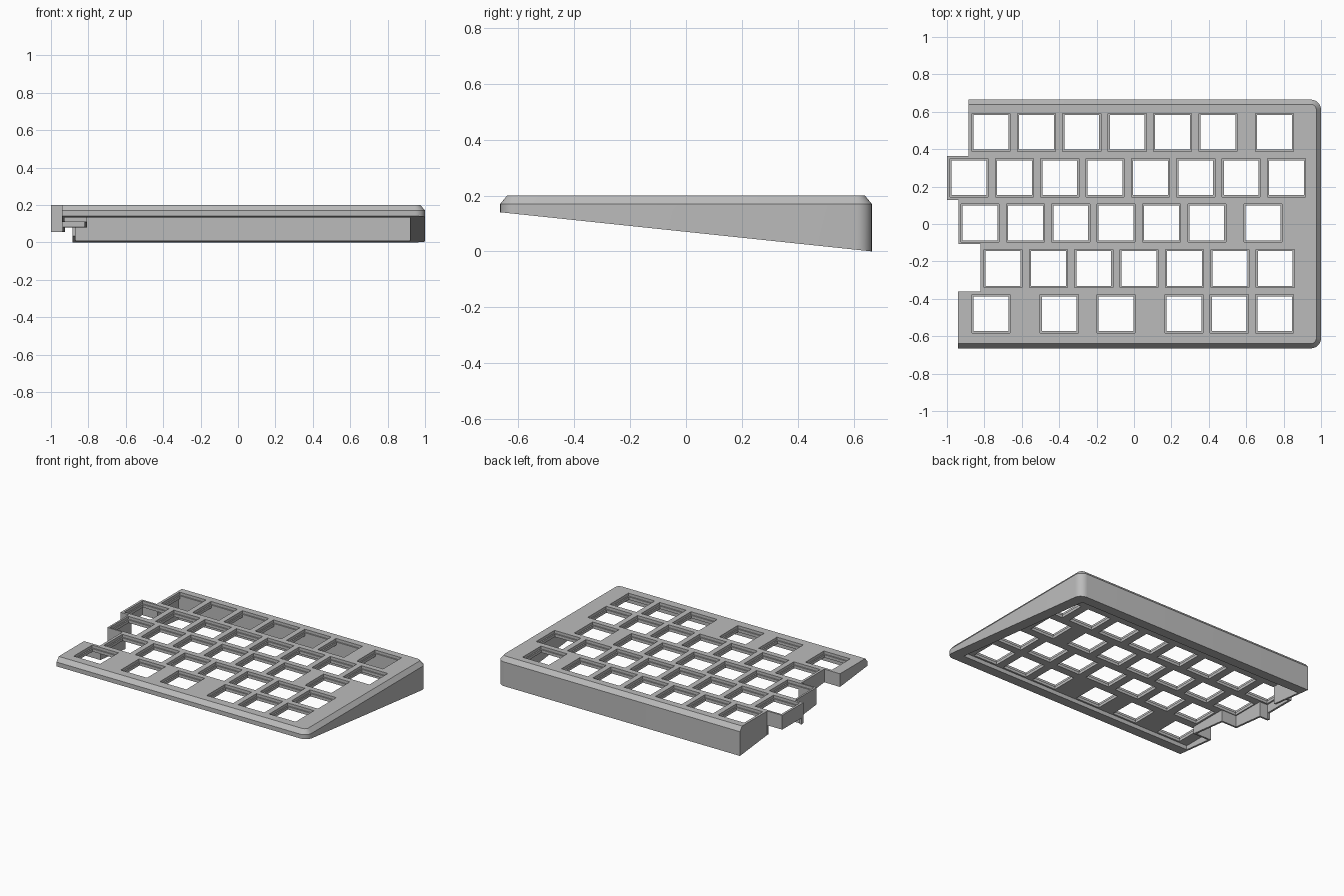
import bpy, bmesh, math

old = bpy.data.objects.get("Cube")
if old:
    bpy.data.objects.remove(old)

grey = bpy.data.materials.new("plain grey")
grey.use_nodes = True
GREY = (0.5, 0.5, 0.5, 1)
grey.diffuse_color = GREY
grey.node_tree.nodes["Principled BSDF"].inputs["Base Color"].default_value = GREY

DEPTH = 0.665      # half depth of the case
TOP = 0.2
PITCH = 0.2425     # key spacing
LEFT_X = (-0.884, -1.0, -0.938, -0.82, -0.942)   # stepped edge, back to front
STEP_Y = (0.363, 0.128, -0.107, -0.36)


def stepped_edge(wall):
    """Zigzag edge from back to front, moved inward by the wall thickness."""
    points = []
    for i, y in enumerate(STEP_Y):
        a, b = LEFT_X[i], LEFT_X[i + 1]
        y += wall if a < b else -wall
        points += [(a + wall, y), (b + wall, y)]
    return points


def outline(inset, radius=0.055):
    """Case outline with two rounded corners on the straight side."""
    edge = DEPTH - inset
    points = [(LEFT_X[0], edge)] + stepped_edge(0) + [(LEFT_X[-1], -edge)]
    for sign, start in ((-1, -90), (1, 0)):
        for k in range(9):
            a = math.radians(start + k * 90 / 8)
            r = radius - inset
            points.append((1 - radius + r * math.cos(a),
                           sign * (DEPTH - radius) + r * math.sin(a)))
    return points


def loft(bm, rings):
    """Close a stack of matching rings into a solid."""
    loops = [[bm.verts.new(p) for p in ring] for ring in rings]
    bm.faces.new(loops[0][::-1])
    bm.faces.new(loops[-1])
    n = len(loops[0])
    for low, high in zip(loops, loops[1:]):
        for i in range(n):
            j = (i + 1) % n
            bm.faces.new((low[i], low[j], high[j], high[i]))


def prism(bm, points, z0, z1):
    loft(bm, [[(x, y, z) for x, y in points] for z in (z0, z1)])


def finish(name, bm):
    bmesh.ops.recalc_face_normals(bm, faces=bm.faces)
    mesh = bpy.data.meshes.new(name)
    bm.to_mesh(mesh)
    bm.free()
    mesh.materials.append(grey)
    ob = bpy.data.objects.new(name, mesh)
    bpy.context.collection.objects.link(ob)
    return ob


def square(x, y, half_x, half_y):
    return [(x - half_x, y - half_y), (x + half_x, y - half_y),
            (x + half_x, y + half_y), (x - half_x, y + half_y)]


# Wedge-shaped outer case with a chamfered top rim
bm = bmesh.new()
base = outline(0)
loft(bm, [
    [(x, y, 0.14 * (DEPTH - y) / (2 * DEPTH)) for x, y in base],
    [(x, y, 0.17) for x, y in base],
    [(x, y, TOP) for x, y in outline(0.025)],
])
case = finish("keyboard_case", bm)

# Hollow underside
cutters = []
bm = bmesh.new()
inner = 0.585
prism(bm, [(LEFT_X[0] + 0.014, inner)] + stepped_edge(0.014)
      + [(LEFT_X[-1] + 0.014, -inner), (0.92, -inner), (0.92, inner)], -0.2, 0.16)
cutters.append(finish("cavity_cutter", bm))

# Notch below the protruding second row
bm = bmesh.new()
prism(bm, square(-1.0, 0.27, 0.115, 0.12), -0.1, 0.1)
cutters.append(finish("notch_cutter", bm))

# Key openings: first key of a run and number of keys, per row
rows = (
    (0.49, ((-0.764, 6), (0.751, 1))),
    (0.247, ((-0.882, 8),)),
    (0.005, ((-0.823, 6), (0.69, 1))),
    (-0.238, ((-0.70, 7),)),
    (-0.48, ((-0.764, 1), (-0.4, 1), (-0.096, 1), (0.267, 3))),
)
for name, half, z0 in (("opening_cutter", 0.093, 0.12), ("recess_cutter", 0.102, 0.18)):
    bm = bmesh.new()
    for y, runs in rows:
        for x, count in runs:
            for k in range(count):
                prism(bm, square(x + k * PITCH, y, half, half), z0, 0.3)
    cutters.append(finish(name, bm))

# Cut everything out of the case
bpy.context.view_layer.objects.active = case
for cutter in cutters:
    cutter.hide_render = True
    mod = case.modifiers.new("cut", 'BOOLEAN')
    mod.operation = 'DIFFERENCE'
    mod.solver = 'EXACT'
    mod.object = cutter
    bpy.ops.object.modifier_apply(modifier=mod.name)
    bpy.data.objects.remove(cutter)

# Smooth rounded corners, crisp edges
bpy.ops.object.select_all(action='DESELECT')
case.select_set(True)
bpy.ops.object.shade_smooth_by_angle(angle=math.radians(25))
